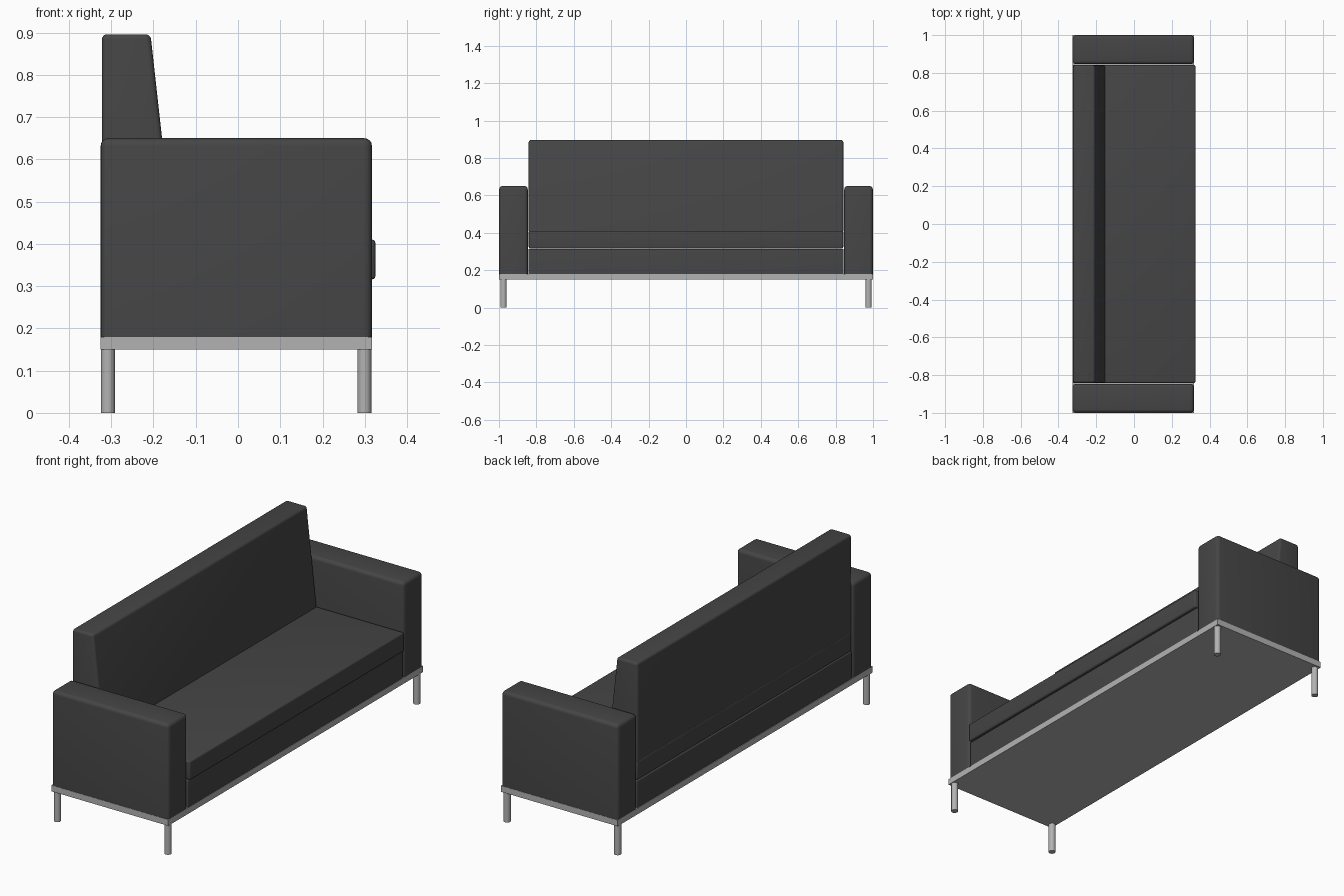
import bpy, bmesh

if "Cube" in bpy.data.objects:
    bpy.data.objects.remove(bpy.data.objects["Cube"])

def material(name, c):
    m = bpy.data.materials.new(name)
    m.diffuse_color = (c, c, c, 1)
    m.use_nodes = True
    m.node_tree.nodes["Principled BSDF"].inputs["Base Color"].default_value = m.diffuse_color
    return m

fabric = material("charcoal_fabric", 0.06)
metal = material("metal", 0.45)

def finish(ob, mat):
    ob.data.materials.append(mat)
    bpy.ops.object.select_all(action='DESELECT')
    ob.select_set(True)
    bpy.context.view_layer.objects.active = ob
    bpy.ops.object.shade_smooth_by_angle()

def extrude_profile(name, pts, y0, y1, mat, radius=0, flat_bottom=True):
    """Extrude an (x, z) outline along y and round its edges."""
    bm = bmesh.new()
    face = bm.faces.new([bm.verts.new((x, y0, z)) for x, z in pts])
    ext = bmesh.ops.extrude_face_region(bm, geom=[face])["geom"]
    verts = [g for g in ext if isinstance(g, bmesh.types.BMVert)]
    bmesh.ops.translate(bm, verts=verts, vec=(0, y1 - y0, 0))
    bmesh.ops.recalc_face_normals(bm, faces=bm.faces)
    if radius:
        low = min(z for x, z in pts) + 1e-4
        edges = [e for e in bm.edges
                 if not flat_bottom or max(v.co.z for v in e.verts) > low]
        bmesh.ops.bevel(bm, geom=edges, offset=radius, segments=4,
                        profile=0.5, affect='EDGES')
    me = bpy.data.meshes.new(name)
    bm.to_mesh(me)
    bm.free()
    ob = bpy.data.objects.new(name, me)
    bpy.context.collection.objects.link(ob)
    finish(ob, mat)
    return ob

def rect(x0, x1, z0, z1):
    return [(x0, z0), (x1, z0), (x1, z1), (x0, z1)]

# metal base frame
extrude_profile("base_frame", rect(-0.325, 0.317, 0.15, 0.18), -1, 1, metal)

# arms and legs on both ends
for side, s in (("left", -1), ("right", 1)):
    a, b = sorted((s * 0.846, s * 0.999))
    extrude_profile(side + "_arm", rect(-0.325, 0.317, 0.18, 0.65), a, b, fabric, 0.018)
    for end, x in (("front", 0.299), ("back", -0.308)):
        bpy.ops.mesh.primitive_cylinder_add(vertices=24, radius=0.0165, depth=0.15,
                                            location=(x, s * 0.976, 0.075))
        leg = bpy.context.object
        leg.name = f"{side}_{end}_leg"
        finish(leg, metal)

# upholstered base, seat cushion and sloped backrest
extrude_profile("seat_base", rect(-0.322, 0.315, 0.18, 0.314), -0.843, 0.843, fabric, 0.005)
extrude_profile("seat_cushion", rect(-0.322, 0.325, 0.316, 0.41), -0.841, 0.841, fabric, 0.008, False)
extrude_profile("backrest", [(-0.322, 0.408), (-0.153, 0.408), (-0.207, 0.896), (-0.322, 0.896)],
                -0.841, 0.841, fabric, 0.012)
